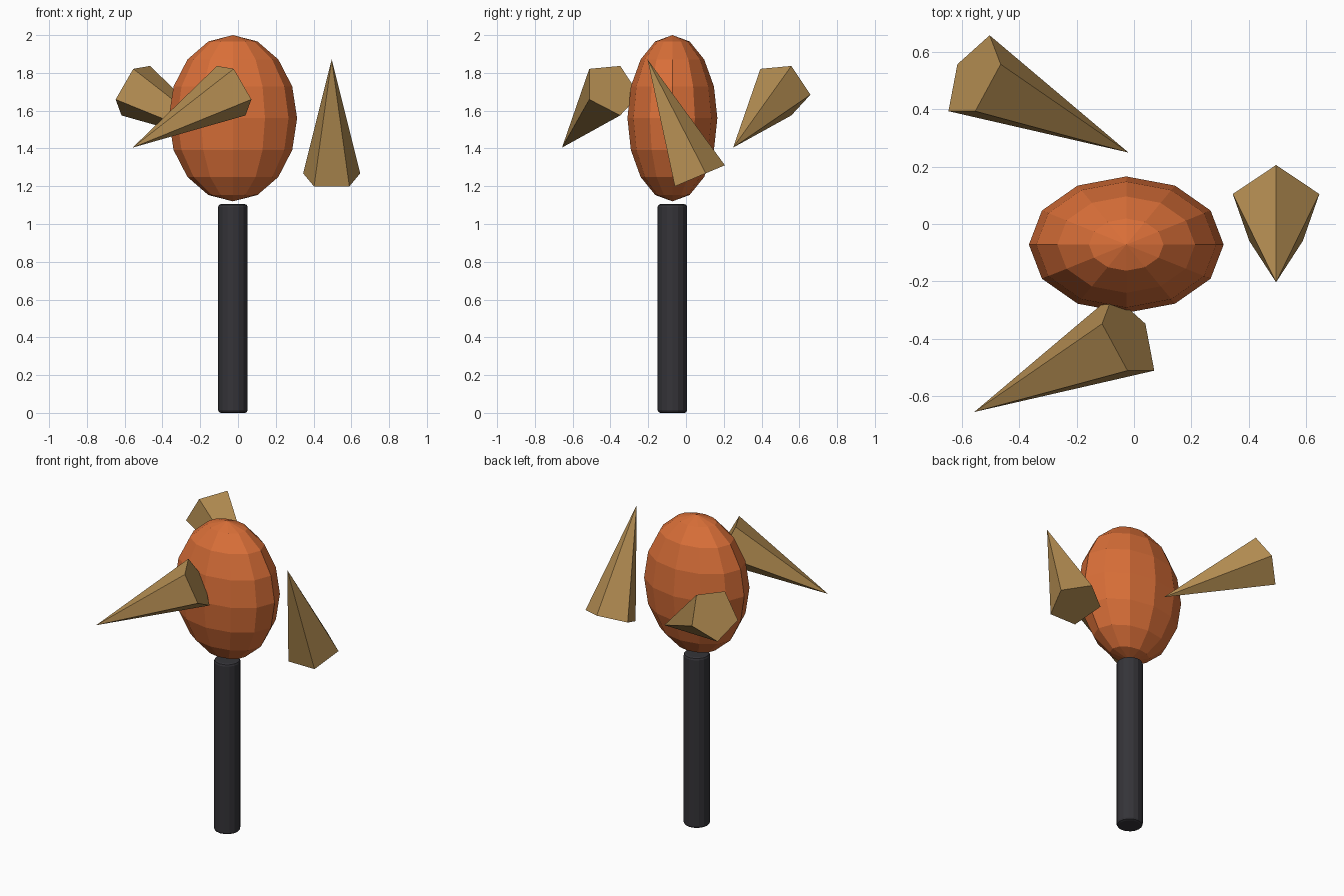
import bpy, math

if "Cube" in bpy.data.objects:
    bpy.data.objects.remove(bpy.data.objects["Cube"])

def material(name, rgb):
    m = bpy.data.materials.new(name)
    m.diffuse_color = (*rgb, 1)
    m.use_nodes = True
    m.node_tree.nodes["Principled BSDF"].inputs["Base Color"].default_value = m.diffuse_color
    return m

ORANGE = material("burnt orange", (0.70, 0.16, 0.04))
TAN = material("tan", (0.46, 0.27, 0.085))
DARK = material("charcoal", (0.035, 0.034, 0.04))

CX, CY, CZ = -0.027, -0.072, 1.56   # centre of the head

def finish(name, mat):
    ob = bpy.context.object
    ob.name = name
    ob.data.materials.append(mat)
    return ob

# faceted egg-shaped head
bpy.ops.mesh.primitive_uv_sphere_add(segments=12, ring_count=8, radius=1, location=(CX, CY, CZ))
head = finish("head", ORANGE)
head.scale = (0.34, 0.238, 0.44)

# round handle with softened rims
bpy.ops.mesh.primitive_cylinder_add(vertices=16, radius=0.078, depth=1.105,
                                    location=(CX, CY, 0.5525))
handle = finish("handle", DARK)
bevel = handle.modifiers.new("rim", 'BEVEL')
bevel.width = 0.014
bevel.segments = 2
bevel.limit_method = 'ANGLE'
bevel.angle_limit = math.radians(40)

# three five-sided spikes circling the head, each turned a third further
for i in range(3):
    a = i * math.tau / 3
    bpy.ops.mesh.primitive_cone_add(
        vertices=5, radius1=0.159, radius2=0, depth=0.675,
        location=(CX + 0.523 * math.cos(a), CY + 0.523 * math.sin(a), CZ),
        rotation=(0.4, a, 0))
    finish(f"spike_{i + 1}", TAN)
